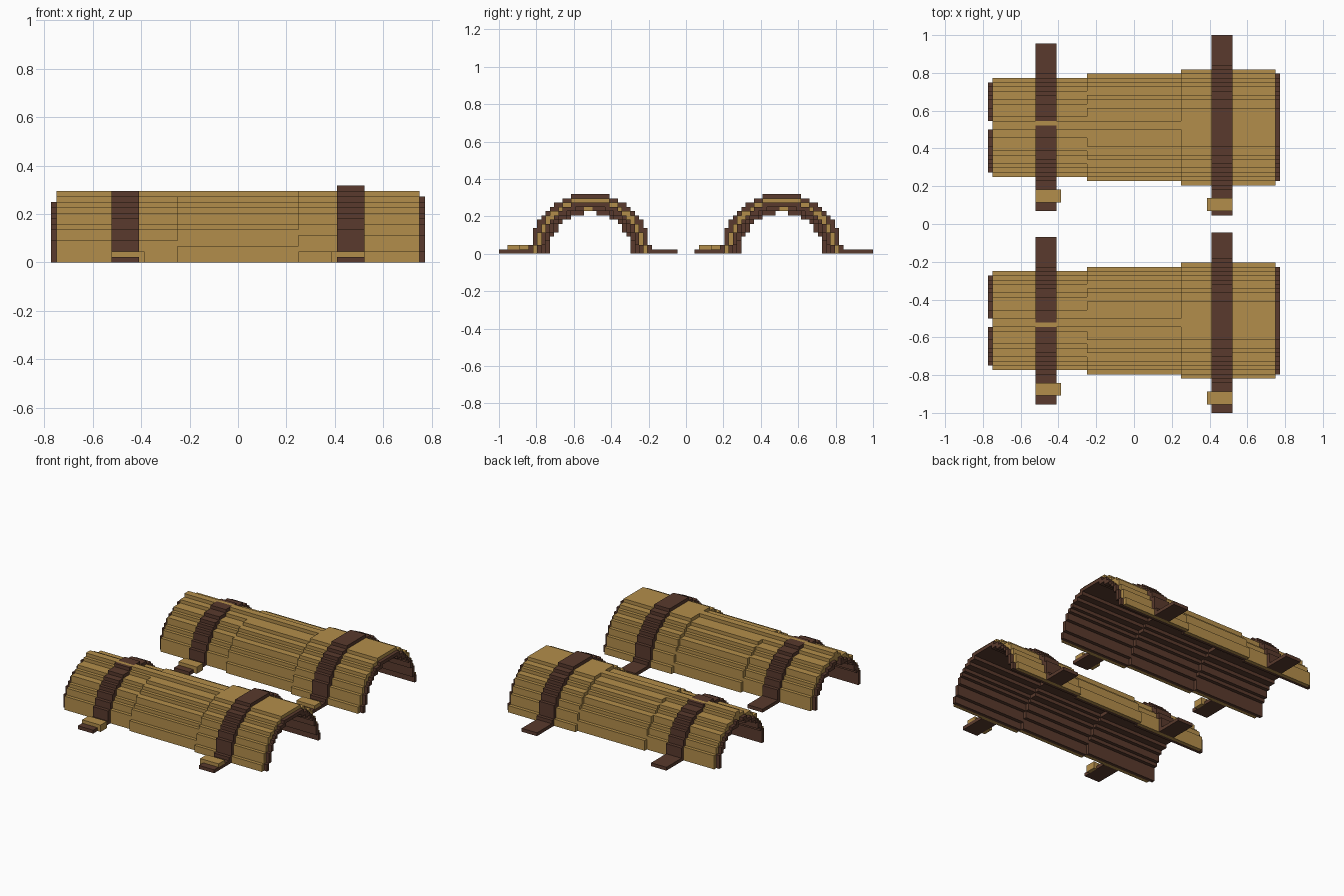
import bpy, bmesh, math

if "Cube" in bpy.data.objects:
    bpy.data.objects.remove(bpy.data.objects["Cube"])

V = 1 / 44          # size of one block
MID = 22.5          # distance of each arch's axis from the centre, in blocks


def material(name, rgb):
    m = bpy.data.materials.new(name)
    m.diffuse_color = (*rgb, 1)
    m.use_nodes = True
    m.node_tree.nodes["Principled BSDF"].inputs["Base Color"].default_value = m.diffuse_color
    return m


TAN = material("tan_leather", (0.45, 0.27, 0.07))
BROWN = material("dark_brown_leather", (0.10, 0.042, 0.026))


def ring(r_in, r_out):
    """Blocks (offset, row) of a half ring, stepped to the grid."""
    return {(o, k) for o in range(-16, 17) for k in range(16)
            if r_in < math.hypot(o, k + 0.5) <= r_out}


def extrude(name, pieces, side, mat):
    """Run block sections along x; pieces are (cells, x0, x1)."""
    bm = bmesh.new()

    def quad(*pts):
        bm.faces.new([bm.verts.new((x * V, side * (y - MID) * V, z * V))
                      for x, y, z in pts])

    for cells, x0, x1 in pieces:
        for o, k in cells:
            a, b, c, d = o - 0.5, o + 0.5, k, k + 1
            for x in (x0, x1):
                quad((x, a, c), (x, b, c), (x, b, d), (x, a, d))
            for (do, dk), (p, q) in {
                    (-1, 0): ((a, c), (a, d)), (1, 0): ((b, c), (b, d)),
                    (0, -1): ((a, c), (b, c)), (0, 1): ((a, d), (b, d))}.items():
                if (o + do, k + dk) not in cells:
                    quad((x0, *p), (x1, *p), (x1, *q), (x0, *q))
    bmesh.ops.remove_doubles(bm, verts=bm.verts, dist=1e-4)
    bmesh.ops.recalc_face_normals(bm, faces=bm.faces)
    me = bpy.data.meshes.new(name)
    bm.to_mesh(me)
    bm.free()
    me.materials.append(mat)
    ob = bpy.data.objects.new(name, me)
    bpy.context.collection.objects.link(ob)


def box(name, x, y, z, mat):
    bpy.ops.mesh.primitive_cube_add(
        size=1, location=[(a + b) / 2 * V for a, b in (x, y, z)])
    ob = bpy.context.object
    ob.name = name
    ob.scale = [(b - a) * V for a, b in (x, y, z)]
    ob.data.materials.append(mat)


# section name, outer radius, shell x range, lining x range
SECTIONS = [("narrow", 11.7, (-33, -11), (-34, -11)),
            ("middle", 12.4, (-11, 11), (-11, 11)),
            ("wide", 13.2, (11, 33), (11, 34))]
RIDGE = {(o, k) for o in (-1, 0) for k in (10, 11, 12)}

for label, side in (("front", 1), ("back", -1)):
    # arched plates with a lining inside
    for name, r, shell_x, lining_x in SECTIONS:
        cut = set() if name == "wide" else RIDGE
        extrude(f"{label}_{name}_plate", [(ring(r - 1, r) - cut, *shell_x)], side, TAN)
        extrude(f"{label}_{name}_lining", [(ring(r - 2, r - 1) - cut, *lining_x)], side, BROWN)

    # ridge along the top, notched where the strap crosses
    extrude(f"{label}_ridge", [(RIDGE, -33, -23), (RIDGE - {(0, 12)}, -23, -18),
                               (RIDGE, -18, 11)], side, TAN)

    # straps with flat ends lying on the ground
    narrow = ring(11.7, 12.7) - RIDGE | {(0, 12)}
    narrow |= {(o, 0) for o in range(-19, 20) if abs(o) > 11}
    extrude(f"{label}_narrow_strap", [(narrow, -23, -18)], side, BROWN)
    wide = ring(13.2, 14.2) | {(o, 0) for o in range(-21, 21) if abs(o) > 13}
    extrude(f"{label}_wide_strap", [(wide, 18, 23)], side, BROWN)

    # buckles, always on the front side, hooked over one strap edge
    shift = 0 if side == 1 else 45
    for name, x, lip, y in (("narrow", (-23, -18), (-18, -17), -40),
                            ("wide", (18, 23), (17, 18), -42)):
        y = (y + shift, y + 3 + shift)
        box(f"{label}_{name}_buckle", x, y, (1, 2), TAN)
        box(f"{label}_{name}_buckle_lip", lip, y, (0, 2), TAN)
